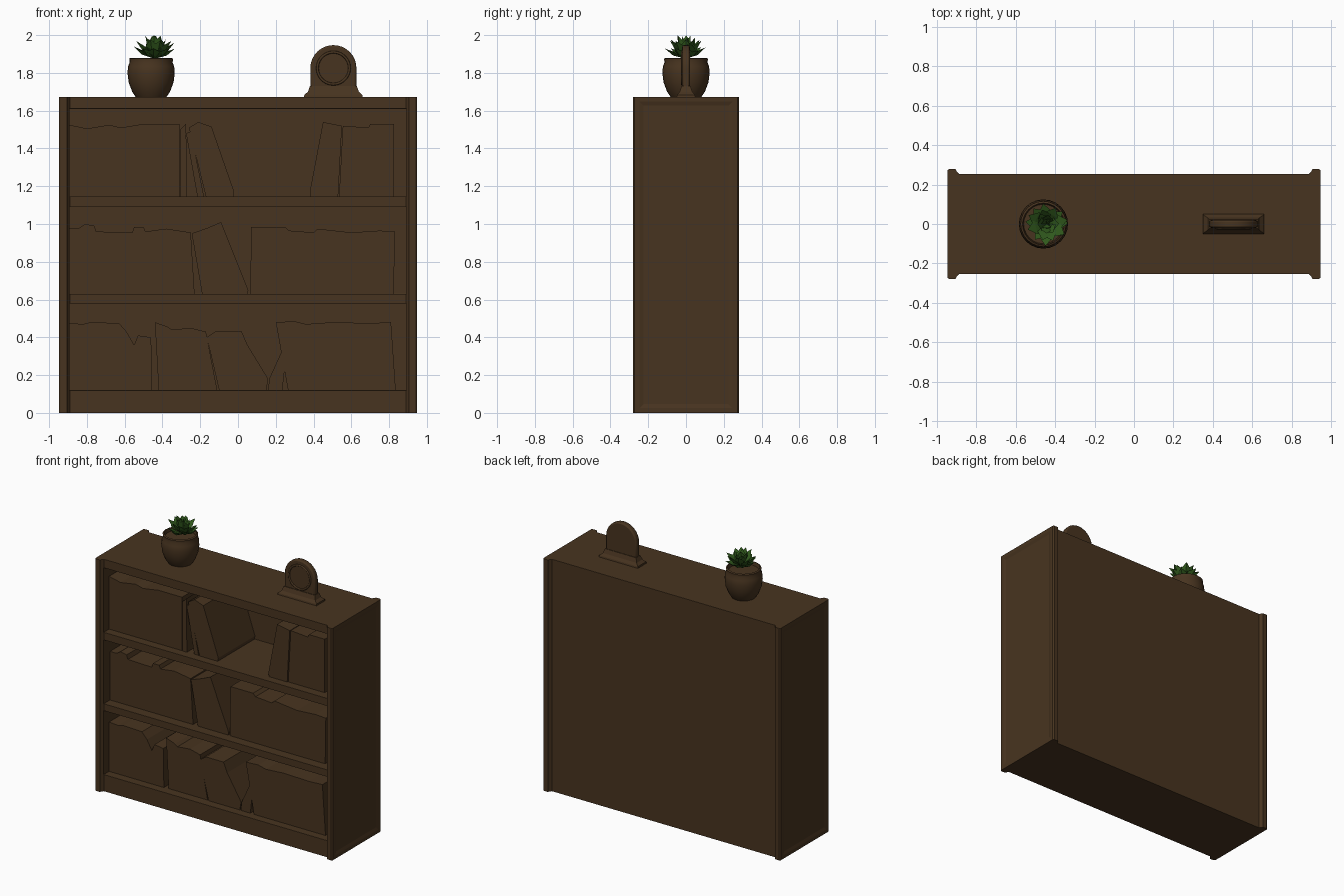
import bpy, bmesh, math, random
from mathutils import Vector, Matrix

random.seed(4)
default = bpy.data.objects.get("Cube")
if default:
    bpy.data.objects.remove(default)


def material(name, rgb):
    m = bpy.data.materials.new(name)
    m.use_nodes = True
    col = (*rgb, 1)
    m.diffuse_color = col
    b = m.node_tree.nodes["Principled BSDF"]
    b.inputs["Base Color"].default_value = col
    b.inputs["Roughness"].default_value = 0.9
    return m


WOOD = material("dark brown", (0.064, 0.034, 0.014))
LEAF = material("leaf green", (0.03, 0.1, 0.012))


def finish(name, bm, mat=WOOD, smooth=0):
    bmesh.ops.recalc_face_normals(bm, faces=bm.faces)
    me = bpy.data.meshes.new(name)
    bm.to_mesh(me)
    bm.free()
    ob = bpy.data.objects.new(name, me)
    bpy.context.collection.objects.link(ob)
    me.materials.append(mat)
    bpy.ops.object.select_all(action="DESELECT")
    ob.select_set(True)
    bpy.context.view_layer.objects.active = ob
    if smooth:
        bpy.ops.object.shade_smooth_by_angle(angle=math.radians(smooth))
    return ob


def soften(ob, width):
    mod = ob.modifiers.new("soft edges", "BEVEL")
    mod.width = width
    mod.segments = 2


def prism(bm, points, direction):
    """Extrude a flat outline along a direction."""
    face = bm.faces.new([bm.verts.new(p) for p in points])
    new = bmesh.ops.extrude_face_region(bm, geom=[face])["geom"]
    verts = [v for v in new if isinstance(v, bmesh.types.BMVert)]
    bmesh.ops.translate(bm, verts=verts, vec=direction)


# Bookcase: flared side boards and a body in one plan outline
corner = [(0.89, 0.255), (0.9, 0.268), (0.906, 0.28), (0.938, 0.28), (0.947, 0.272)]
right = corner + [(x, -y) for x, y in reversed(corner)]
plan = right + [(-x, -y) for x, y in right]
bm = bmesh.new()
prism(bm, [(x, y, 0) for x, y in plan], (0, 0, 1.672))
# Shallow sunken panel on each outer side
for s in (1, -1):
    outer = max(bm.faces, key=lambda f: s * f.calc_center_median().x)
    bmesh.ops.inset_region(bm, faces=[outer], thickness=0.035)
    bmesh.ops.inset_region(bm, faces=[outer], thickness=0.03)
    bmesh.ops.translate(bm, verts=outer.verts, vec=(-s * 0.006, 0, 0))
case = finish("bookcase", bm)

# Three open bays cut from the front leave the shelves between them
bm = bmesh.new()
for low, high in ((0.12, 0.58), (0.63, 1.09), (1.145, 1.61)):
    prism(bm, [(-0.892, -0.4, low), (0.892, -0.4, low),
               (0.892, 0.225, low), (-0.892, 0.225, low)], (0, 0, high - low))
cutter = finish("bay_cutter", bm)
cutter.hide_render = True
cut = case.modifiers.new("bays", "BOOLEAN")
cut.object = cutter
cut.solver = "EXACT"
bpy.context.view_layer.objects.active = case
bpy.ops.object.modifier_apply(modifier=cut.name)
bpy.data.objects.remove(cutter)
soften(case, 0.004)


# Books: blocks of volumes with uneven tops, some leaning
def book_row(name, floor, blocks):
    bm = bmesh.new()
    for foot_left, top, foot_right in blocks:
        y = -0.19 + random.uniform(-0.008, 0.008)
        outline = [(foot_left, floor)] + top + [(foot_right, floor)]
        prism(bm, [(x, y, z) for x, z in outline], (0, 0.222 - y, 0))
    finish(name, bm)


book_row("top_row_books", 1.145, [
    (-0.892, [(-0.892, 1.525), (-0.8, 1.505), (-0.68, 1.525), (-0.62, 1.51),
              (-0.5, 1.53), (-0.31, 1.53)], -0.31),
    (-0.305, [(-0.305, 1.5), (-0.275, 1.53)], -0.27),
    (-0.215, [(-0.275, 1.48), (-0.25, 1.49)], -0.18),
    (-0.17, [(-0.26, 1.51), (-0.21, 1.54), (-0.14, 1.515), (-0.02, 1.17)], -0.025),
    (0.385, [(0.38, 1.17), (0.45, 1.54), (0.55, 1.52)], 0.53),
    (0.535, [(0.555, 1.52), (0.69, 1.51), (0.7, 1.53), (0.825, 1.53)], 0.825)])
book_row("middle_row_books", 0.63, [
    (-0.892, [(-0.892, 0.98), (-0.84, 0.98), (-0.81, 1.0), (-0.76, 0.99),
              (-0.75, 0.96), (-0.56, 0.955), (-0.55, 0.985), (-0.5, 0.985),
              (-0.49, 0.96), (-0.38, 0.975), (-0.25, 0.955)], -0.23),
    (-0.19, [(-0.245, 0.95), (-0.16, 0.98), (-0.09, 1.01), (0.055, 0.65)], 0.05),
    (0.065, [(0.07, 0.985), (0.25, 0.985), (0.27, 0.965), (0.4, 0.955),
             (0.42, 0.975), (0.6, 0.955), (0.75, 0.965), (0.83, 0.96)], 0.825)])
book_row("bottom_row_books", 0.12, [
    (-0.892, [(-0.892, 0.475), (-0.82, 0.47), (-0.78, 0.48), (-0.63, 0.475),
              (-0.59, 0.43), (-0.55, 0.36), (-0.53, 0.41), (-0.46, 0.4)], -0.455),
    (-0.42, [(-0.44, 0.48), (-0.37, 0.455), (-0.35, 0.44), (-0.25, 0.45),
             (-0.17, 0.43)], -0.11),
    (-0.1, [(-0.165, 0.4), (-0.12, 0.43), (0.02, 0.43), (0.05, 0.36), (0.16, 0.18)],
     0.15),
    (0.16, [(0.165, 0.18), (0.265, 0.4)], 0.235),
    (0.265, [(0.2, 0.48), (0.3, 0.485), (0.36, 0.47), (0.5, 0.48), (0.7, 0.475),
             (0.81, 0.48)], 0.835)])


# Plant pot, turned from a profile
POT = Vector((-0.46, 0, 1.67))
profile = [(0, 0), (0.08, 0), (0.1, 0.03), (0.119, 0.08), (0.125, 0.13),
           (0.122, 0.165), (0.114, 0.185), (0.116, 0.205), (0.106, 0.21),
           (0.1, 0.185), (0, 0.185)]
bm = bmesh.new()
pts = [bm.verts.new((r, 0, z)) for r, z in profile]
edges = [bm.edges.new(pair) for pair in zip(pts, pts[1:])]
bmesh.ops.spin(bm, geom=pts + edges, axis=(0, 0, 1), cent=(0, 0, 0),
               angle=math.tau, steps=24)
bmesh.ops.remove_doubles(bm, verts=bm.verts, dist=0.0005)
bmesh.ops.translate(bm, verts=bm.verts, vec=POT)
finish("plant_pot", bm, smooth=40)

# Succulent: rings of broad, pointed, folded leaves
bm = bmesh.new()
centre = POT + Vector((0.018, 0, 0.185))
for count, pitch, length, lift in ((8, 22, 0.13, 0.02), (8, 42, 0.14, 0.025),
                                   (6, 62, 0.125, 0.03), (3, 78, 0.11, 0.035)):
    for i in range(count):
        turn = math.tau * (i + random.uniform(-0.25, 0.25)) / count + pitch
        up = math.radians(pitch + random.uniform(-8, 8))
        size = length * random.uniform(0.85, 1)
        rot = Matrix.Rotation(turn, 4, "Z") @ Matrix.Rotation(-up, 4, "Y")
        shape = [(0, 0, 0), (0.6, 0.28, 0.05), (1, 0, 0.03),
                 (0.6, -0.28, 0.05), (0.55, 0, -0.1)]
        v = [bm.verts.new(centre + Vector((0, 0, lift)) + rot @ (Vector(p) * size))
             for p in shape]
        for f in ((0, 1, 3), (1, 2, 3), (0, 4, 1), (1, 4, 2), (2, 4, 3), (3, 4, 0)):
            bm.faces.new([v[k] for k in f])
finish("succulent_leaves", bm, LEAF)

# Mantel clock: flared plinth, arched body, raised dial ring
CX = 0.505
bm = bmesh.new()
rings = []
for w, d, z in ((0.156, 0.05, 1.67), (0.154, 0.047, 1.683),
                (0.135, 0.034, 1.7), (0.124, 0.024, 1.73)):
    rings.append([bm.verts.new((CX + sx * w, sy * d, z))
                  for sx, sy in ((-1, -1), (1, -1), (1, 1), (-1, 1))])
for lo, hi in zip(rings, rings[1:]):
    for i in range(4):
        j = (i + 1) % 4
        bm.faces.new((lo[i], lo[j], hi[j], hi[i]))
bm.faces.new(rings[0])
bm.faces.new(rings[-1])
finish("clock_plinth", bm)

bm = bmesh.new()
arch = [(CX + 0.122 * math.cos(math.pi * i / 16), -0.02,
         1.825 + 0.122 * math.sin(math.pi * i / 16)) for i in range(17)]
prism(bm, [(CX - 0.122, -0.02, 1.7), (CX + 0.122, -0.02, 1.7)] + arch, (0, 0.04, 0))
soften(finish("clock_body", bm, smooth=40), 0.009)

bpy.ops.mesh.primitive_torus_add(major_segments=28, minor_segments=8,
                                 major_radius=0.085, minor_radius=0.007,
                                 location=(CX, -0.02, 1.825),
                                 rotation=(math.pi / 2, 0, 0))
ring = bpy.context.object
ring.name = "clock_dial_ring"
ring.data.materials.append(WOOD)
bpy.ops.object.shade_smooth_by_angle(angle=math.radians(60))
